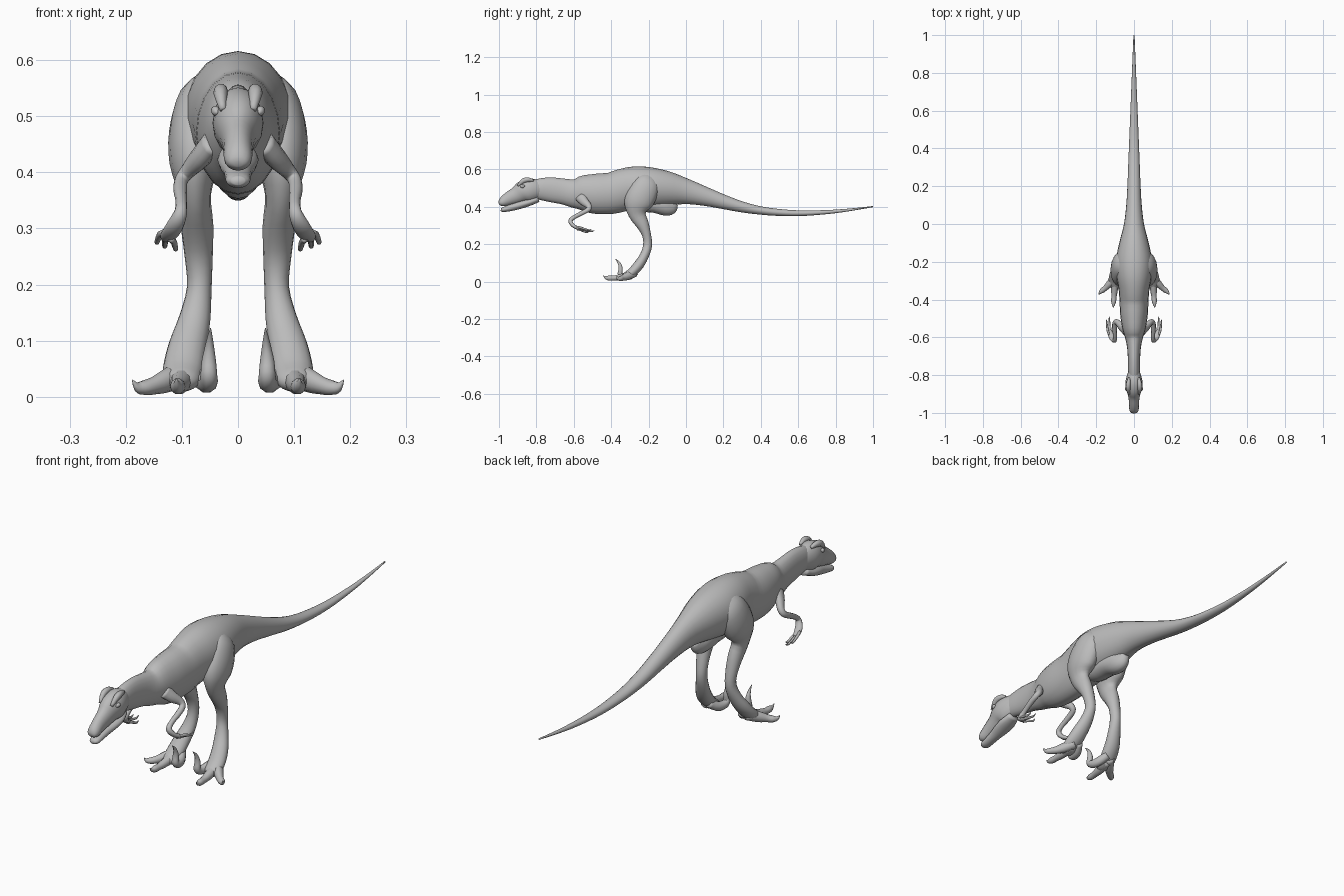
import bpy, bmesh, math
from mathutils import Vector

skin = bpy.data.materials.new("grey_skin")
skin.diffuse_color = (0.5, 0.5, 0.5, 1)


def catmull(a, b, c, d, t):
    return [0.5 * (2 * q + (r - p) * t + (2 * p - 5 * q + 4 * r - s) * t * t
                   + (3 * q - p - 3 * r + s) * t ** 3) for p, q, r, s in zip(a, b, c, d)]


def tube(name, stations, sides=16, steps=3, mirror=False):
    """Smooth loft; each station is x, y, z, sideways radius, other radius."""
    n = len(stations)
    rings = []
    for i in range(n - 1):
        quad = [stations[min(max(k, 0), n - 1)] for k in range(i - 1, i + 3)]
        rings += [catmull(*quad, j / steps) for j in range(steps)]
    rings.append(stations[-1])
    pts = [Vector(r[:3]) for r in rings]
    bm = bmesh.new()
    loops = []
    for i, r in enumerate(rings):
        tan = (pts[min(i + 1, len(pts) - 1)] - pts[max(i - 1, 0)]).normalized()
        side = Vector((1, 0, 0))
        side = (side - tan * side.dot(tan)).normalized()
        up = tan.cross(side)
        loop = []
        for k in range(sides):
            a = 2 * math.pi * k / sides
            loop.append(bm.verts.new(pts[i] + side * max(r[3], .0008) * math.cos(a)
                                     + up * max(r[4], .0008) * math.sin(a)))
        loops.append(loop)
    for la, lb in zip(loops, loops[1:]):
        for k in range(sides):
            m = (k + 1) % sides
            bm.faces.new((la[k], la[m], lb[m], lb[k]))
    bm.faces.new(loops[0])
    bm.faces.new(loops[-1])
    bmesh.ops.recalc_face_normals(bm, faces=bm.faces)
    for f in bm.faces:
        f.smooth = True
    me = bpy.data.meshes.new(name)
    bm.to_mesh(me)
    bm.free()
    me.materials.append(skin)
    ob = bpy.data.objects.new(name, me)
    bpy.context.collection.objects.link(ob)
    if mirror:
        ob.modifiers.new("mirror", 'MIRROR').use_mirror_merge = False
    return ob


def profile(name, rows, **kw):
    """Loft along y from rows of y, top z, bottom z, half width."""
    return tube(name, [(0, y, (t + b) / 2, w, (t - b) / 2) for y, t, b, w in rows], **kw)


# neck, trunk and tail
profile("body", [
    (-.84, .535, .45, .028), (-.78, .552, .437, .031), (-.72, .557, .425, .032),
    (-.65, .550, .412, .037), (-.60, .548, .395, .048), (-.55, .568, .378, .062),
    (-.48, .577, .362, .073), (-.40, .583, .362, .077), (-.34, .602, .375, .082),
    (-.27, .616, .385, .094), (-.19, .611, .392, .096), (-.10, .590, .403, .078),
    (0, .550, .413, .053), (.1, .507, .405, .041), (.2, .465, .388, .035),
    (.3, .428, .370, .031), (.4, .402, .358, .027), (.5, .388, .351, .023),
    (.6, .381, .350, .019), (.7, .381, .356, .015), (.8, .385, .366, .011),
    (.9, .393, .381, .007), (1, .404, .398, .003)], sides=20)

# bulge under the tail base
profile("pelvis_bulge", [
    (-.30, .44, .40, .03), (-.25, .45, .375, .045), (-.17, .46, .368, .05),
    (-.11, .46, .353, .043), (-.08, .46, .362, .032), (-.06, .45, .40, .02)])

# head
profile("skull", [
    (-.77, .535, .455, .025), (-.80, .547, .44, .037), (-.835, .552, .428, .045),
    (-.87, .540, .425, .043), (-.905, .508, .418, .032), (-.95, .478, .408, .026),
    (-.982, .450, .400, .025), (-.996, .430, .404, .018), (-1, .42, .41, .008)])
profile("lower_jaw", [
    (-.79, .46, .425, .025), (-.83, .445, .408, .036), (-.87, .435, .394, .034),
    (-.91, .423, .383, .026), (-.95, .408, .375, .023), (-.978, .398, .372, .021),
    (-.99, .393, .378, .012)])
tube("brow_ridge", [
    (.026, -.815, .54, .006, .006), (.030, -.845, .545, .012, .013),
    (.031, -.872, .538, .012, .013), (.027, -.90, .512, .006, .006)],
    sides=10, mirror=True)
tube("eye", [
    (.040, -.862, .512, .002, .002), (.041, -.868, .511, .007, .008),
    (.039, -.878, .508, .007, .008), (.037, -.884, .506, .002, .002)],
    sides=10, mirror=True)

# legs: thigh, shin and upper foot
tube("leg", [
    (.050, -.185, .560, .020, .040), (.064, -.205, .525, .043, .068),
    (.075, -.232, .470, .048, .078), (.078, -.258, .415, .044, .074),
    (.077, -.260, .360, .029, .047), (.073, -.232, .305, .029, .034),
    (.070, -.211, .250, .025, .024), (.069, -.205, .195, .022, .024),
    (.077, -.222, .140, .028, .024), (.090, -.252, .090, .034, .027),
    (.098, -.290, .048, .036, .025), (.100, -.325, .028, .030, .020),
    (.101, -.345, .022, .012, .010)], mirror=True)

# toes with claws
tube("outer_toe", [
    (.095, -.275, .045, .022, .022), (.125, -.312, .030, .020, .022),
    (.150, -.338, .020, .015, .016), (.168, -.352, .016, .014, .013),
    (.180, -.364, .018, .007, .009), (.188, -.372, .030, .001, .001)],
    sides=10, mirror=True)
tube("middle_toe", [
    (.098, -.290, .038, .022, .022), (.103, -.345, .024, .018, .019),
    (.106, -.385, .019, .014, .014), (.108, -.412, .019, .013, .014),
    (.109, -.430, .022, .007, .008), (.110, -.443, .032, .001, .001)],
    sides=10, mirror=True)
tube("inner_toe", [
    (.080, -.270, .050, .018, .018), (.062, -.300, .030, .018, .020),
    (.053, -.332, .026, .017, .018), (.052, -.352, .038, .015, .014),
    (.052, -.350, .062, .013, .012), (.051, -.352, .085, .009, .010),
    (.050, -.362, .105, .005, .006), (.049, -.378, .122, .001, .001)],
    sides=10, mirror=True)

# arms: shoulder, elbow, forearm and palm
tube("arm", [
    (.045, -.565, .455, .018, .030), (.066, -.545, .428, .018, .024),
    (.088, -.520, .404, .014, .016), (.101, -.522, .386, .012, .013),
    (.103, -.555, .367, .012, .012), (.101, -.595, .346, .010, .011),
    (.103, -.618, .326, .012, .011), (.114, -.606, .302, .016, .010),
    (.124, -.580, .287, .015, .009), (.129, -.562, .281, .008, .006)],
    sides=12, mirror=True)

# three hooked fingers
for i, (dx, dz, reach) in enumerate([(-.010, -.008, .045), (.004, -.003, .075), (.014, .004, .060)]):
    x, z = .125 + dx, .285 + dz
    tube(f"finger_{i + 1}", [
        (x - dx * .5, -.585, z + .004, .006, .006), (x, -.565, z, .006, .006),
        (x + dx * .3, -.565 + reach * .5, z - .010, .005, .005),
        (x + dx * .4, -.565 + reach * .8, z - .014, .004, .004),
        (x + dx * .4, -.565 + reach, z - .008, .001, .001)],
        sides=8, mirror=True)
